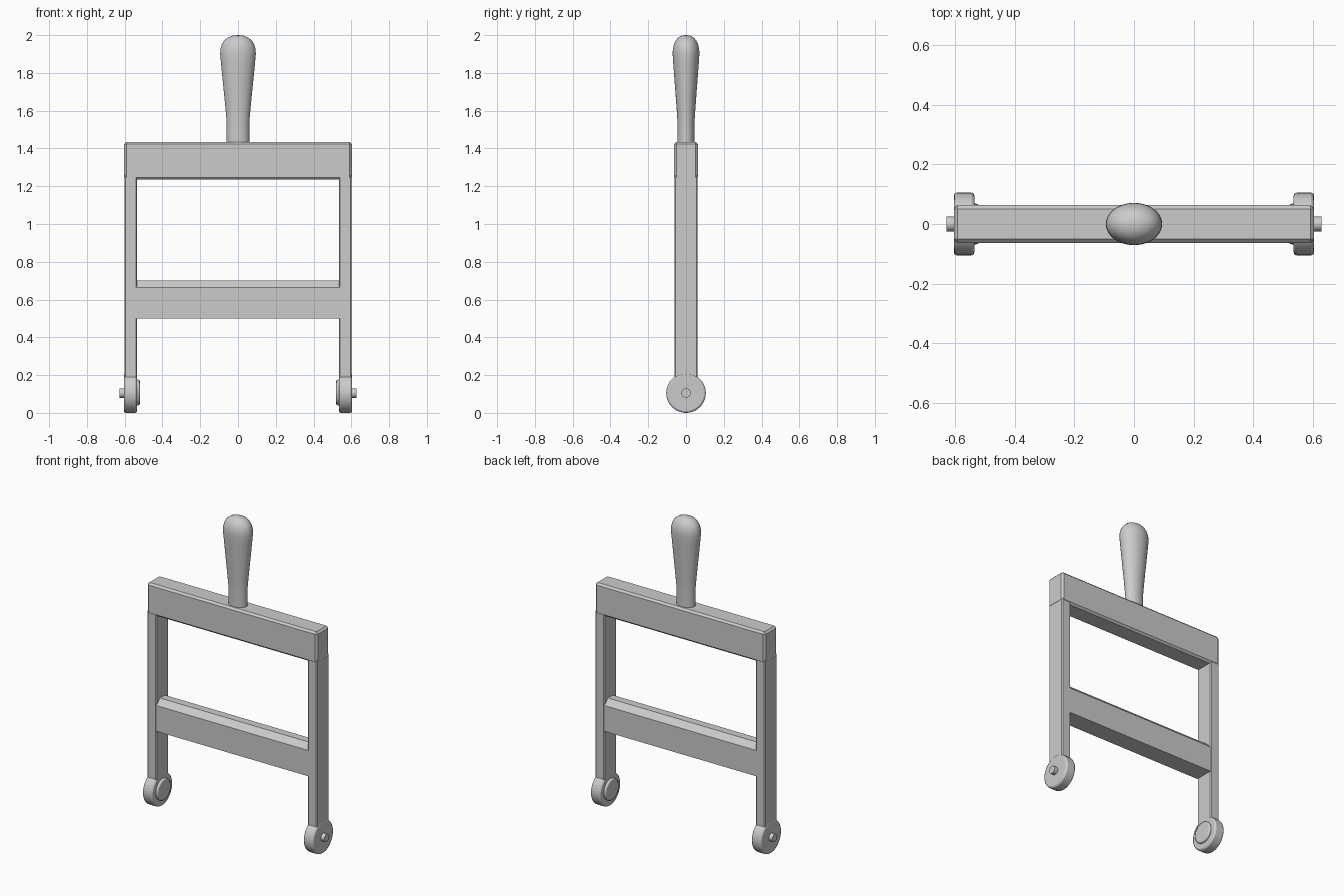
import bpy
import bmesh
from math import cos, sin, pi, radians

if "Cube" in bpy.data.objects:
    bpy.data.objects.remove(bpy.data.objects["Cube"])


def finish(name, bm, bevel=0.0, segments=1, smooth=False):
    bmesh.ops.recalc_face_normals(bm, faces=bm.faces)
    mesh = bpy.data.meshes.new(name)
    bm.to_mesh(mesh)
    bm.free()
    obj = bpy.data.objects.new(name, mesh)
    bpy.context.collection.objects.link(obj)
    if bevel:
        mod = obj.modifiers.new("edge_bevel", 'BEVEL')
        mod.width, mod.segments = bevel, segments
        mod.limit_method = 'ANGLE'
        mod.angle_limit = radians(40)
    if smooth:
        bpy.context.view_layer.objects.active = obj
        bpy.ops.object.select_all(action='DESELECT')
        obj.select_set(True)
        bpy.ops.object.shade_smooth_by_angle(angle=radians(35))
    return obj


def prism_x(name, outline, x0, x1, **kw):
    """Extrude a (y, z) outline from x0 to x1."""
    bm = bmesh.new()
    face = bm.faces.new([bm.verts.new((x0, y, z)) for y, z in outline])
    new = bmesh.ops.extrude_face_region(bm, geom=[face])["geom"]
    bmesh.ops.translate(bm, vec=(x1 - x0, 0, 0),
                        verts=[v for v in new if isinstance(v, bmesh.types.BMVert)])
    return finish(name, bm, **kw)


def rect(y, z0, z1):
    return [(-y, z0), (y, z0), (y, z1), (-y, z1)]


def circle(r, z, n=40):
    return [(r * cos(2 * pi * i / n), z + r * sin(2 * pi * i / n)) for i in range(n)]


# Top beam
prism_x("top_beam", rect(0.063, 1.235, 1.435), -0.603, 0.603, bevel=0.012)

# Lower crossbar with chamfered top edges
prism_x("crossbar", [(-0.06, 0.5), (0.06, 0.5), (0.06, 0.665), (0.025, 0.7),
                     (-0.025, 0.7), (-0.06, 0.665)], -0.54, 0.54)

# Legs, round feet, inner hubs and axle pins on both sides
for side, s in (("left", -1), ("right", 1)):
    prism_x(side + "_leg", rect(0.061, 0.15, 1.26), s * 0.535, s * 0.602, bevel=0.006)
    prism_x(side + "_foot", circle(0.105, 0.105), s * 0.535, s * 0.604,
            bevel=0.01, segments=2, smooth=True)
    prism_x(side + "_hub", circle(0.068, 0.108), s * 0.52, s * 0.55,
            bevel=0.008, segments=2, smooth=True)
    prism_x(side + "_axle_pin", circle(0.025, 0.105, 20), s * 0.59, s * 0.628, smooth=True)

# Handle: flattened turned grip
profile = [(0.06, 1.42), (0.06, 1.54), (0.066, 1.61), (0.074, 1.69), (0.083, 1.78),
           (0.09, 1.85), (0.0945, 1.9), (0.093, 1.925), (0.086, 1.95), (0.074, 1.97),
           (0.056, 1.986), (0.03, 1.997)]
n = 40
bm = bmesh.new()
rings = [[bm.verts.new((r * cos(2 * pi * i / n), 0.75 * r * sin(2 * pi * i / n), z))
          for i in range(n)] for r, z in profile]
for low, high in zip(rings, rings[1:]):
    for i in range(n):
        j = (i + 1) % n
        bm.faces.new((low[i], low[j], high[j], high[i]))
tip = bm.verts.new((0, 0, 2.0))
for i in range(n):
    bm.faces.new((rings[-1][i], rings[-1][(i + 1) % n], tip))
bm.faces.new(rings[0])
finish("handle", bm, smooth=True)
